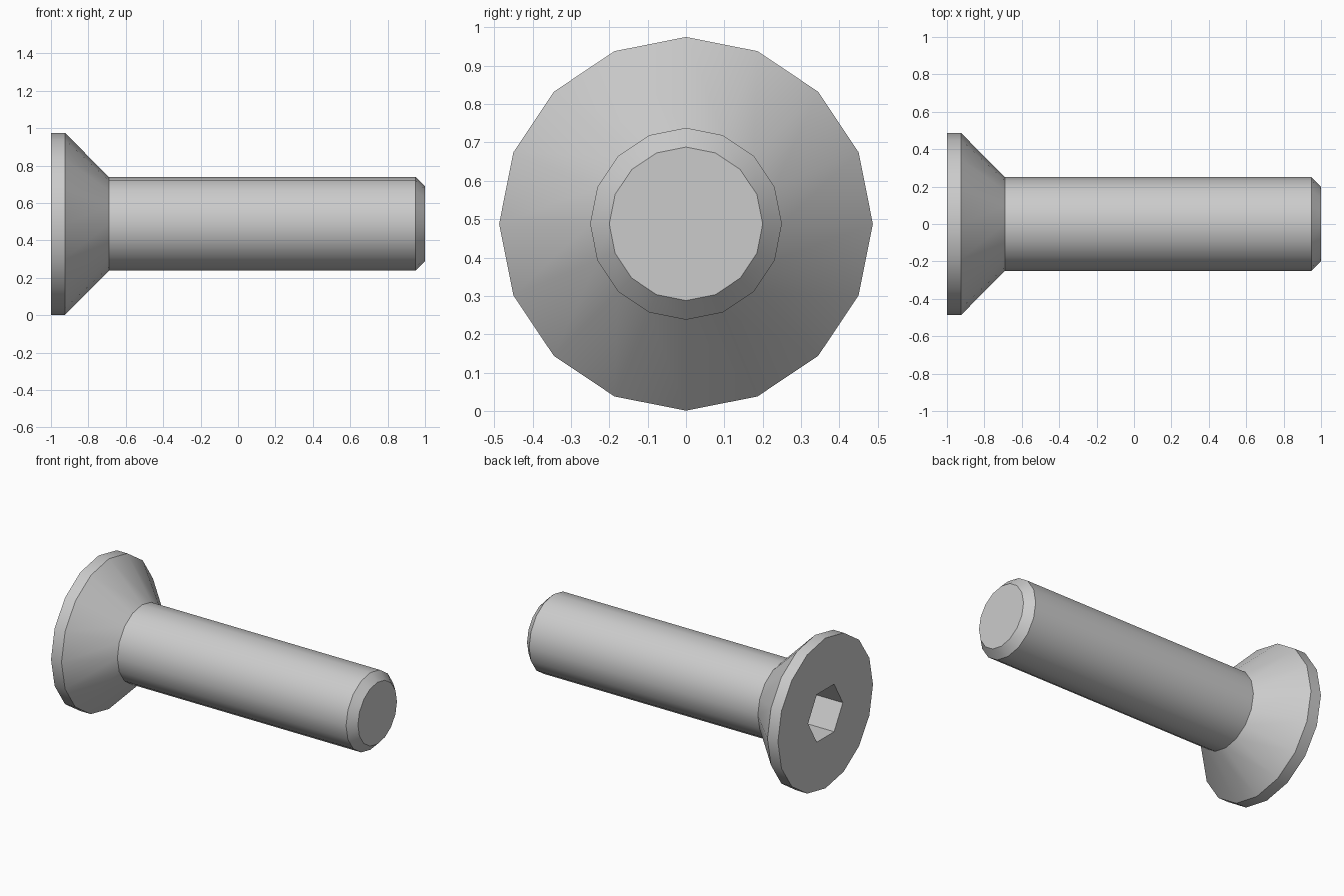
import bpy, bmesh, math

cube = bpy.data.objects.get("Cube")
if cube:
    bpy.data.objects.remove(cube)

SIDES = 16
AXIS_Z = 0.488

steel = bpy.data.materials.new("light grey steel")
steel.use_nodes = True
colour = (0.6, 0.6, 0.6, 1)
steel.diffuse_color = colour
steel.node_tree.nodes["Principled BSDF"].inputs["Base Color"].default_value = colour


def ring(bm, x, radius, sides, start=0.0):
    """Polygon of vertices around the screw axis, starting at the +z side."""
    angles = [start + math.tau * i / sides for i in range(sides)]
    return [bm.verts.new((x, radius * math.sin(a), AXIS_Z + radius * math.cos(a)))
            for a in angles]


def bridge(bm, a, b):
    for i in range(len(a)):
        j = (i + 1) % len(a)
        bm.faces.new((a[i], a[j], b[j], b[i]))


bm = bmesh.new()

# Head rim, countersunk cone, shank and chamfered tip
profile = [(-1, 0.487), (-0.925, 0.487), (-0.69, 0.25), (0.95, 0.25), (1, 0.2)]
rings = [ring(bm, x, r, SIDES) for x, r in profile]
for a, b in zip(rings, rings[1:]):
    bridge(bm, a, b)
bm.faces.new(rings[-1])

# Hexagonal socket sunk into the head
mouth = ring(bm, -1, 0.178, 6, math.pi / 6)
floor = ring(bm, -0.77, 0.178, 6, math.pi / 6)
bridge(bm, mouth, floor)
bm.faces.new(floor)

# Flat annular head face around the socket
rims = [bm.edges.get((loop[i - 1], loop[i]))
        for loop in (rings[0], mouth) for i in range(len(loop))]
bmesh.ops.triangle_fill(bm, edges=rims, use_beauty=True)
bmesh.ops.recalc_face_normals(bm, faces=bm.faces)

mesh = bpy.data.meshes.new("countersunk_screw")
bm.to_mesh(mesh)
bm.free()
mesh.materials.append(steel)
screw = bpy.data.objects.new("countersunk_screw", mesh)
bpy.context.collection.objects.link(screw)

# Smooth round walls with crisp rims and socket edges
bpy.ops.object.select_all(action="DESELECT")
screw.select_set(True)
bpy.context.view_layer.objects.active = screw
bpy.ops.object.shade_smooth_by_angle(angle=math.radians(30))
